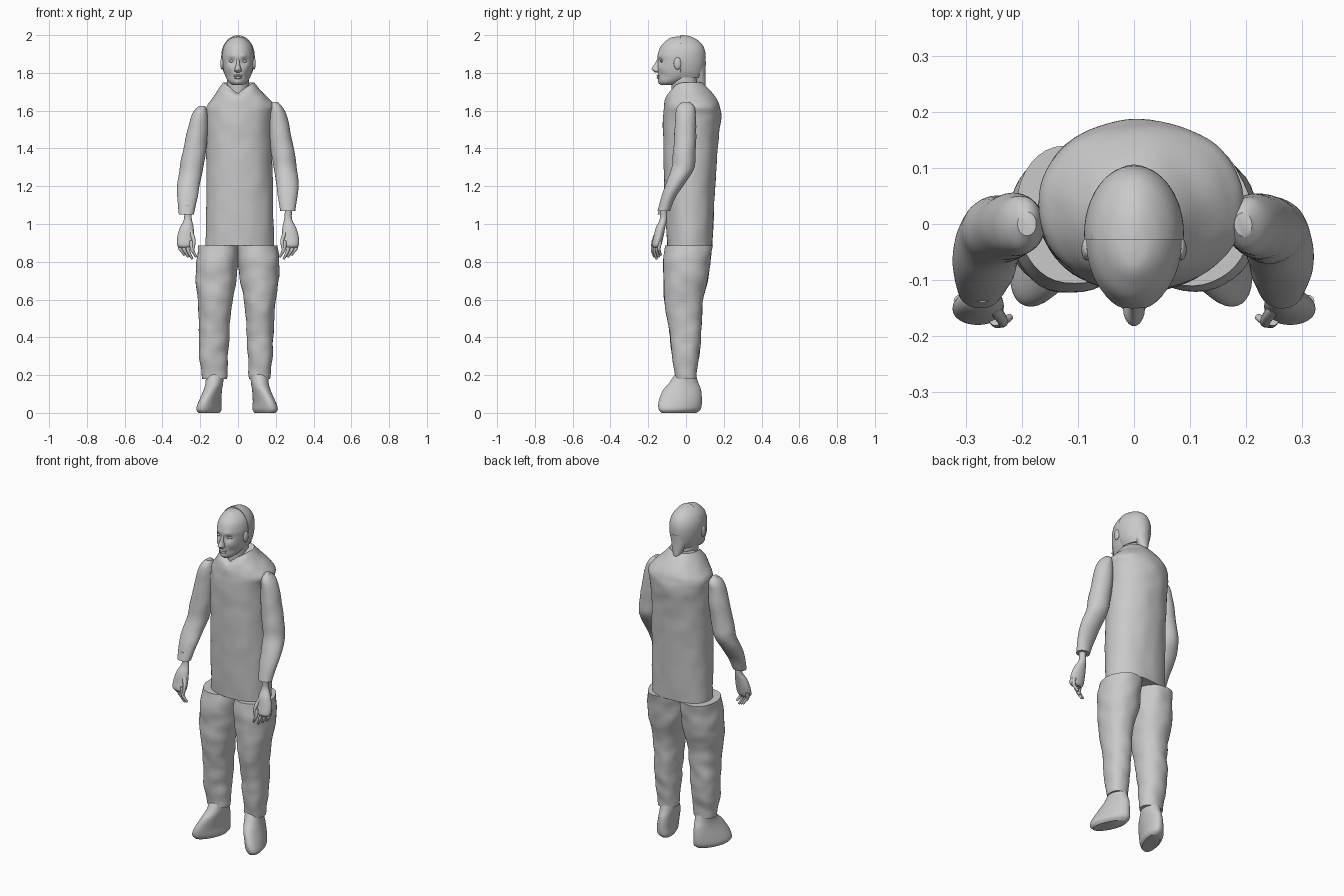
import bpy, bmesh, math
from mathutils import Vector, noise

old = bpy.data.objects.get("Cube")
if old:
    bpy.data.objects.remove(old, do_unlink=True)

grey = bpy.data.materials.new("plain_grey")
grey.use_nodes = True
colour = (0.59, 0.59, 0.59, 1)
grey.diffuse_color = colour
grey.node_tree.nodes["Principled BSDF"].inputs["Base Color"].default_value = colour


def finish(name, bm):
    bmesh.ops.recalc_face_normals(bm, faces=bm.faces)
    mesh = bpy.data.meshes.new(name)
    bm.to_mesh(mesh)
    bm.free()
    mesh.materials.append(grey)
    obj = bpy.data.objects.new(name, mesh)
    bpy.context.collection.objects.link(obj)
    bpy.ops.object.select_all(action='DESELECT')
    obj.select_set(True)
    bpy.context.view_layer.objects.active = obj
    bpy.ops.object.shade_smooth_by_angle(angle=math.radians(40))
    return obj


def spline(rows, steps):
    """Smooth the rows with a Catmull-Rom curve."""
    out = []
    for i in range(len(rows) - 1):
        a, b, c, d = (rows[max(i - 1, 0)], rows[i], rows[i + 1], rows[min(i + 2, len(rows) - 1)])
        for s in range(steps):
            t = s / steps
            out.append([q + t * ((r - p) + t * ((2*p - 5*q + 4*r - w) + t * (3*(q - r) + w - p))) / 2
                        for p, q, r, w in zip(a, b, c, d)])
    return out + [list(rows[-1])]


def loft(name, rows, side=1, segs=40, steps=5, power=1.0, shape=None, cloth=0.0):
    """Skin oval rings, each given as (z, x_min, x_max, y_min, y_max)."""
    bm = bmesh.new()
    rings = []
    for z, x0, x1, y0, y1 in spline(rows, steps):
        ring = []
        for k in range(segs):
            a = math.tau * k / segs
            c, s = math.cos(a), math.sin(a)
            c = math.copysign(abs(c) ** power, c)
            s = math.copysign(abs(s) ** power, s)
            p = Vector(((x0 + x1 + (x1 - x0) * c) / 2, (y0 + y1 + (y1 - y0) * s) / 2, z))
            if shape:
                p = shape(p)
            if cloth:
                out = Vector((c, s, 0))
                p += out * cloth * noise.noise(Vector((p.x * side, p.y, p.z)) * 14)
            ring.append(bm.verts.new((p.x * side, p.y, p.z)))
        rings.append(ring)
    for low, high in zip(rings, rings[1:]):
        for k in range(segs):
            n = (k + 1) % segs
            bm.faces.new((low[k], low[n], high[n], high[k]))
    bm.faces.new(rings[0])
    bm.faces.new(rings[-1])
    return finish(name, bm)


def ball(name, centre, size):
    bm = bmesh.new()
    bmesh.ops.create_uvsphere(bm, u_segments=20, v_segments=12, radius=1)
    for v in bm.verts:
        v.co = Vector(centre) + Vector(a * b for a, b in zip(v.co, size))
    return finish(name, bm)


def even(rows):
    return [(z, -w, w, y0, y1) for z, w, y0, y1 in rows]


# Jacket body with a neckline dipping at the front
def neckline(p):
    if p.z > 1.66 and p.y < 0:
        dip = max(0, 1 - abs(p.x) / 0.09) * min(1, -p.y / 0.07)
        p.z -= 0.06 * dip * (p.z - 1.66) / 0.09
    return p


loft("jacket_body", [
    (.885, -.17, .19, -.10, .14), (1.2, -.168, .185, -.115, .155),
    (1.45, -.168, .178, -.12, .172), (1.57, -.168, .185, -.12, .186),
    (1.62, -.165, .195, -.115, .181), (1.66, -.14, .165, -.11, .165),
    (1.71, -.105, .115, -.10, .125), (1.75, -.08, .085, -.075, .085)],
    segs=64, steps=8, power=.93, shape=neckline, cloth=.004)

# Sleeves, hands, trouser legs and shoes
sleeve = [
    (1.645, .18, .21, -.02, .02), (1.62, .17, .235, -.045, .045),
    (1.58, .165, .255, -.055, .05), (1.5, .165, .275, -.06, .055),
    (1.38, .175, .30, -.068, .05), (1.3, .187, .31, -.075, .045),
    (1.23, .20, .32, -.10, .005), (1.15, .21, .315, -.13, -.05),
    (1.07, .225, .303, -.15, -.085)]
palm = [
    (1.10, .25, .29, -.14, -.10), (1.03, .245, .285, -.138, -.10),
    (.98, .235, .308, -.16, -.11), (.93, .232, .322, -.172, -.12),
    (.89, .235, .322, -.18, -.13), (.875, .25, .31, -.172, -.14)]
leg = [
    (.18, .06, .168, -.058, .052), (.22, .055, .175, -.062, .056), (.3, .053, .185, -.075, .07),
    (.4, .047, .186, -.085, .08), (.5, .04, .19, -.10, .083), (.6, .03, .20, -.115, .09),
    (.7, .01, .216, -.115, .115), (.8, 0, .218, -.12, .13), (.885, 0, .21, -.11, .14)]
shoe = [
    (0, .095, .185, -.13, .055), (.02, .085, .20, -.145, .078),
    (.06, .085, .192, -.145, .084), (.12, .078, .172, -.122, .08),
    (.16, .07, .163, -.088, .065), (.21, .065, .16, -.055, .05)]


def toe_out(p):
    p.x -= (p.y + .03) * .35 * max(0, 1 - p.z / .2)
    return p


def fingers(name, side):
    curve = bpy.data.curves.new(name, 'CURVE')
    curve.dimensions = '3D'
    curve.bevel_depth = .0115
    curve.bevel_resolution = 3
    curve.use_fill_caps = True
    paths = [[(.25, -.15, .96), (.232, -.172, .92), (.235, -.178, .88), (.24, -.178, .86)]]
    for i in range(4):
        x, y = .247 + .021 * i, -.17 + .011 * i
        drop = .01 * abs(i - 1)
        paths.append([(x, y, .91), (x, y - .007, .87),
                      (x - .012, y - .006, .84 + drop), (x - .026, y + .004, .815 + drop)])
    for path in paths:
        s = curve.splines.new('NURBS')
        s.points.add(len(path) - 1)
        s.use_endpoint_u = True
        s.order_u = 3
        for i, (pt, (x, y, z)) in enumerate(zip(s.points, path)):
            pt.co = (x * side, y, z, 1)
            pt.radius = 1 - .15 * i
    curve.materials.append(grey)
    bpy.context.collection.objects.link(bpy.data.objects.new(name, curve))


for side, tag, wide in ((1, "left", 0), (-1, "right", .02)):
    def hang(p):
        if side < 0:
            p.z -= .02
            p.x += .012 * max(0, (1.4 - p.z) / .33) - .004
        return p

    def stance(p):
        p.x += wide * max(0, min(1, (p.x - .05) / .12)) * min(1, max(0, (.85 - p.z) / .4))
        return p

    loft(tag + "_sleeve", sleeve, side, shape=hang, cloth=.003)
    loft(tag + "_hand", palm, side, segs=24)
    fingers(tag + "_fingers", side)
    loft(tag + "_trouser_leg", leg, side, steps=8, power=.93, shape=stance, cloth=.006)
    loft(tag + "_shoe", shoe, side,
         shape=lambda p: toe_out(p + Vector((wide / 2, 0, 0))))

# Neck
loft("neck", even([(1.62, .06, -.07, .06), (1.70, .058, -.075, .06), (1.80, .06, -.08, .06)]))

# Face relief as soft dents and bumps: x, z, radius, depth
relief = [(.034, 1.862, .016, .012), (.042, 1.825, .02, -.004), (0, 1.75, .016, -.005),
          (.03, 1.888, .014, -.004), (.05, 1.785, .018, .006), (0, 1.795, .01, .003)]


def sculpt(p):
    if p.y < -.06:
        push = sum(d * math.exp(-((abs(p.x) - x) ** 2 + (p.z - z) ** 2) / r ** 2)
                   for x, z, r, d in relief)
        p.y += push
    return p


loft("head", even([
    (1.735, .025, -.13, -.07), (1.75, .047, -.143, -.02), (1.78, .066, -.148, .04),
    (1.82, .078, -.150, .07), (1.87, .084, -.150, .085), (1.9, .084, -.149, .09),
    (1.94, .075, -.134, .08), (1.97, .055, -.105, .06), (1.987, .03, -.08, .03),
    (1.992, .004, -.05, -.03)]), segs=72, steps=6, shape=sculpt)
loft("nose", even([
    (1.803, .010, -.165, -.13), (1.811, .019, -.174, -.13), (1.821, .017, -.182, -.13),
    (1.845, .010, -.168, -.13), (1.87, .008, -.154, -.13), (1.885, .006, -.146, -.13)]), segs=24)
ball("upper_lip", (0, -.144, 1.785), (.025, .012, .006))
ball("lower_lip", (0, -.143, 1.774), (.021, .012, .007))
for side, tag in ((1, "left"), (-1, "right")):
    ball(tag + "_eye", (side * .034, -.126, 1.862), (.015, .011, .007))
    ball(tag + "_ear", (side * .084, -.045, 1.85), (.010, .02, .032))


# Hair cap with a straight front edge, and the gathered hair behind
def hairline(p):
    p.y = max(p.y, -.028)
    return p


loft("hair_cap", even([
    (1.775, .062, -.10, .085), (1.81, .078, -.12, .096), (1.86, .088, -.14, .104),
    (1.91, .087, -.14, .102), (1.95, .074, -.14, .086), (1.98, .05, -.12, .052),
    (1.995, .024, -.08, .015), (2.0, .004, -.04, -.02)]), segs=48, shape=hairline)
loft("gathered_hair", even([
    (1.715, .010, .07, .098), (1.735, .022, .055, .104), (1.77, .034, .045, .104),
    (1.81, .045, .03, .103), (1.86, .05, .0, .106)]), segs=28)
